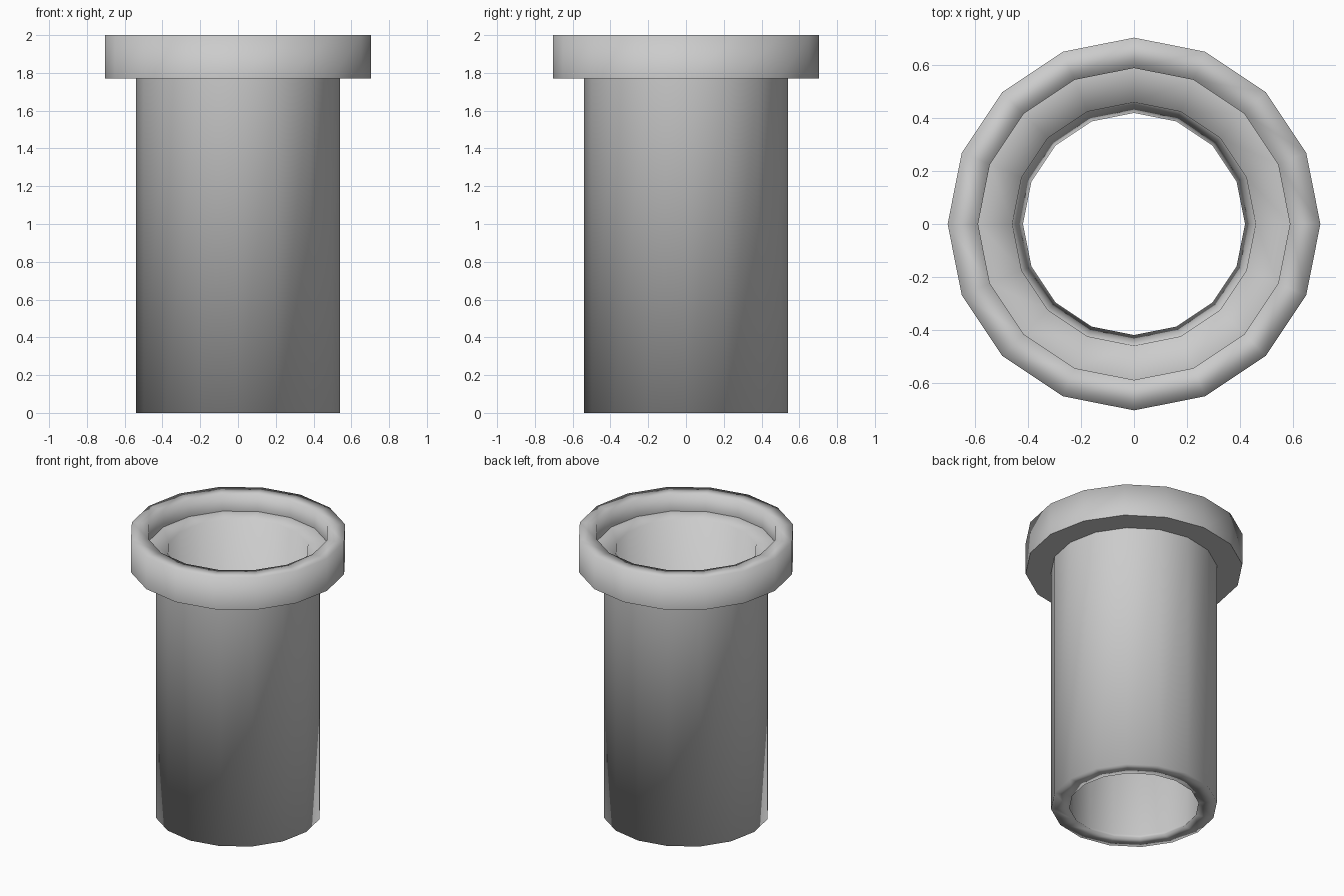
import bpy, bmesh, math

if "Cube" in bpy.data.objects:
    bpy.data.objects.remove(bpy.data.objects["Cube"])

SIDES = 16


def lathe(name, profile):
    """Revolve a closed (radius, height) profile around z."""
    bm = bmesh.new()
    rings = []
    for i in range(SIDES):
        a = 2 * math.pi * i / SIDES
        rings.append([bm.verts.new((r * math.cos(a), r * math.sin(a), z)) for r, z in profile])
    n = len(profile)
    for i in range(SIDES):
        a, b = rings[i], rings[(i + 1) % SIDES]
        for j in range(n):
            k = (j + 1) % n
            bm.faces.new((a[j], b[j], b[k], a[k]))
    bmesh.ops.recalc_face_normals(bm, faces=bm.faces)
    mesh = bpy.data.meshes.new(name)
    bm.to_mesh(mesh)
    bm.free()
    obj = bpy.data.objects.new(name, mesh)
    bpy.context.collection.objects.link(obj)
    for p in mesh.polygons:
        p.use_smooth = True
    return obj


# Pipe with flared socket collar, inner shelf and small lip at the foot
pipe = lathe("socket_pipe", [
    (0.54, 0.0), (0.54, 1.77), (0.705, 1.77), (0.705, 2.0),
    (0.59, 2.0), (0.59, 1.88), (0.46, 1.88), (0.44, 0.03), (0.42, 0.0),
])

# Keep hard breaks where the collar meets the pipe and around the inner shelf
for e in pipe.data.edges:
    v, w = (pipe.data.vertices[i].co for i in e.vertices)
    if abs(v.z - w.z) < 1e-4:
        r1, r2 = v.xy.length, w.xy.length
        if abs(r1 - r2) < 1e-4 and (abs(r1 - 0.59) < 1e-3 and v.z < 1.95
                                    or abs(v.z - 1.77) < 1e-3):
            e.use_edge_sharp = True
